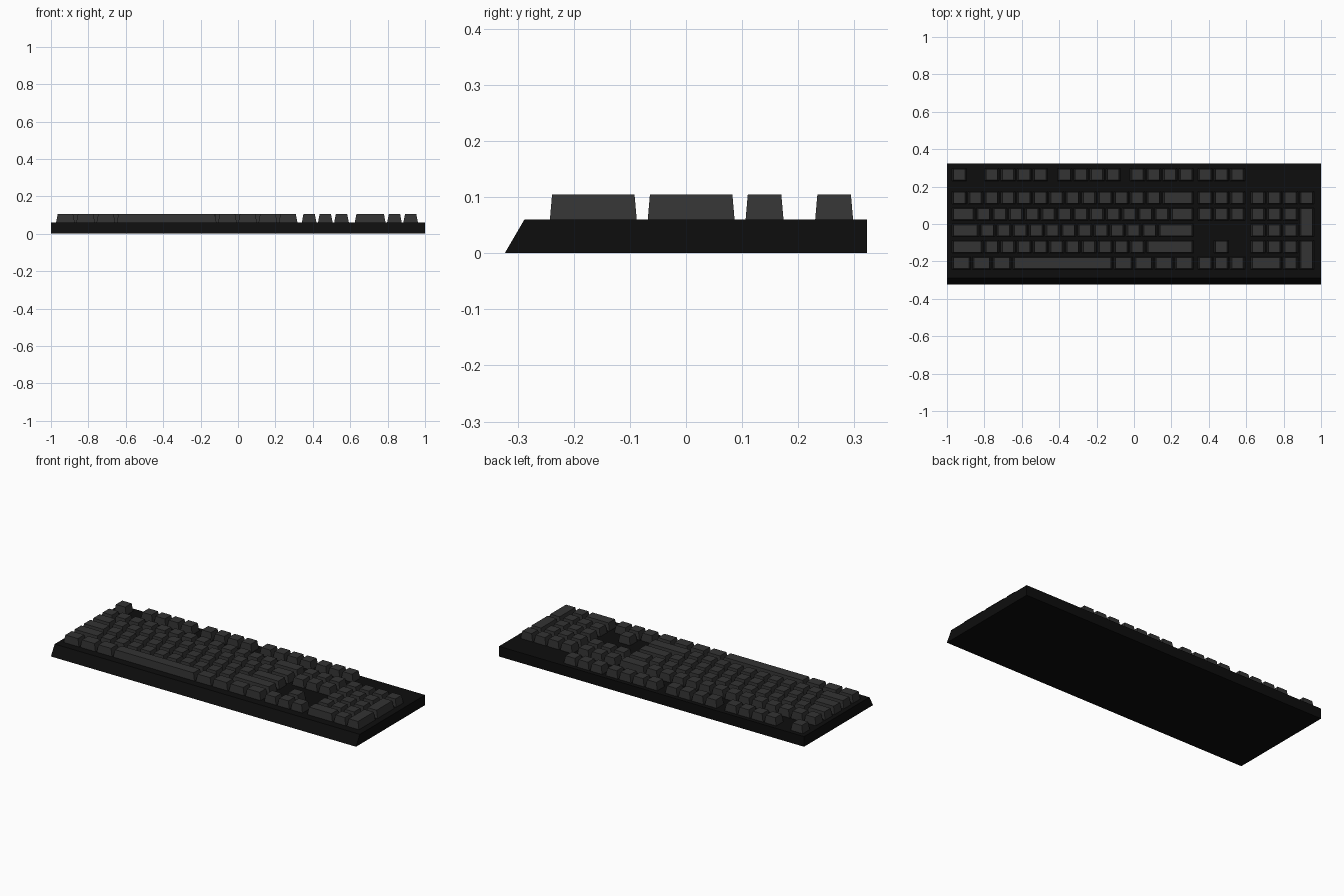
import bpy, bmesh

if "Cube" in bpy.data.objects:
    bpy.data.objects.remove(bpy.data.objects["Cube"])

PX, PY = 0.0866, 0.0872            # key pitch across and along
CASE_TOP, KEY_TOP = 0.06, 0.105


def material(name, v):
    m = bpy.data.materials.new(name)
    m.diffuse_color = (v, v, v, 1)
    m.use_nodes = True
    m.node_tree.nodes["Principled BSDF"].inputs["Base Color"].default_value = m.diffuse_color
    return m


def finish(bm, name, mat):
    bmesh.ops.recalc_face_normals(bm, faces=bm.faces)
    me = bpy.data.meshes.new(name)
    bm.to_mesh(me)
    bm.free()
    ob = bpy.data.objects.new(name, me)
    ob.data.materials.append(mat)
    bpy.context.collection.objects.link(ob)


def add_key(bm, x, y, w, h):
    # tapered block; x, y = centre, w, h = size in key units
    bw, bh = (w * PX - 0.008) / 2, (h * PY - 0.0195) / 2
    rings = []
    for z, tx, ty in ((CASE_TOP - 0.001, 0, 0), (KEY_TOP, 0.009, 0.004)):
        a, b = bw - tx, bh - ty
        rings.append([bm.verts.new((x + sx * a, y + sy * b, z))
                      for sx, sy in ((-1, -1), (1, -1), (1, 1), (-1, 1))])
    lo, hi = rings
    bm.faces.new(lo[::-1])
    bm.faces.new(hi)
    for i in range(4):
        j = (i + 1) % 4
        bm.faces.new((lo[i], lo[j], hi[j], hi[i]))


case_mat = material("case_black", 0.004)
key_mat = material("key_grey", 0.033)

# Case: side profile with sloped front, extruded across x
bm = bmesh.new()
profile = [(-0.323, 0), (0.323, 0), (0.323, CASE_TOP), (-0.288, CASE_TOP)]
face = bm.faces.new([bm.verts.new((-1, y, z)) for y, z in profile])
ext = bmesh.ops.extrude_face_region(bm, geom=[face])
bmesh.ops.translate(bm, vec=(2, 0, 0),
                    verts=[v for v in ext["geom"] if isinstance(v, bmesh.types.BMVert)])
finish(bm, "case", case_mat)

# Row centres: function row, then five main rows
ROWS = [0.264] + [0.140 - i * PY for i in range(5)]

# Each block: left edge and, per row, key widths (negative = gap)
blocks = {
    "main_keys": (-0.977, [
        [1, -1] + [1] * 4 + [-0.5] + [1] * 4 + [-0.5] + [1] * 4,
        [1] * 13 + [2],
        [1.5] + [1] * 12 + [1.5],
        [1.75] + [1] * 11 + [2.25],
        [2] + [1] * 10 + [3],
        [1.25] * 3 + [6.25] + [1.25] * 4]),
    "navigation_keys": (0.337, [[1] * 3, [1] * 3, [1] * 3, [], [-1, 1], [1] * 3]),
    "number_pad_keys": (0.620, [[], [1] * 4, [1] * 3, [1] * 3, [1] * 3, [2, 1]]),
}
for name, (x0, rows) in blocks.items():
    bm = bmesh.new()
    for y, widths in zip(ROWS, rows):
        u = 0
        for w in widths:
            if w > 0:
                add_key(bm, x0 + (u + w / 2) * PX, y, w, 1)
            u += abs(w)
    # Two tall keys at the right of the number pad
    if name == "number_pad_keys":
        for r in (2, 4):
            add_key(bm, x0 + 3.5 * PX, (ROWS[r] + ROWS[r + 1]) / 2, 1, 2)
    finish(bm, name, key_mat)
